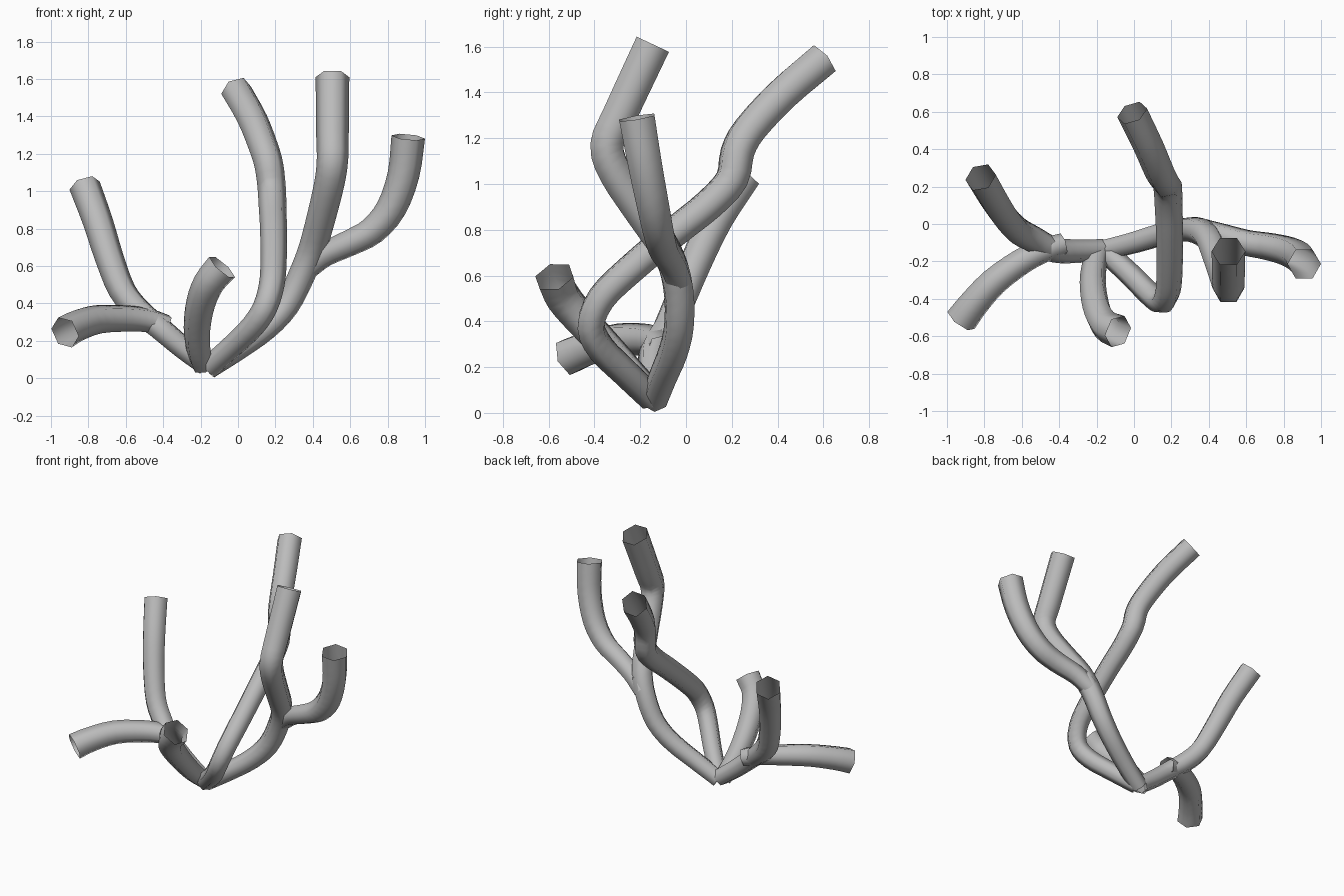
import bpy, bmesh, math
from mathutils import Vector

SIDES = 6
grey = bpy.data.materials.new("branch_grey")
grey.diffuse_color = (0.5, 0.5, 0.5, 1)


def smooth_path(pts, steps=3):
    """Catmull-Rom resampling of a control path."""
    p = [Vector(q) for q in pts]
    p = [2 * p[0] - p[1]] + p + [2 * p[-1] - p[-2]]
    out = []
    for i in range(1, len(p) - 2):
        a, b, c, d = p[i - 1:i + 3]
        for k in range(steps):
            t = k / steps
            out.append(0.5 * (2 * b + (c - a) * t + (2 * a - 5 * b + 4 * c - d) * t * t
                              + (3 * b - a - 3 * c + d) * t ** 3))
    return out + [p[-2]]


def tube(name, pts, r_start, r_end):
    """Open six-sided tube that swells gently towards its tip."""
    path = smooth_path(pts)[::-1]          # run from tip to root
    n = len(path)
    bm = bmesh.new()
    rings = []
    side = Vector((1, 0, 0))
    for i, c in enumerate(path):
        tan = (path[min(i + 1, n - 1)] - path[max(i - 1, 0)]).normalized()
        side = (side - tan * side.dot(tan)).normalized()
        up = tan.cross(side)
        r = r_end + (r_start - r_end) * i / (n - 1)
        rings.append([bm.verts.new(c + r * (side * math.cos(a) + up * math.sin(a)))
                      for a in (2 * math.pi * k / SIDES for k in range(SIDES))])
    for u, v in zip(rings, rings[1:]):
        for k in range(SIDES):
            j = (k + 1) % SIDES
            bm.faces.new((u[k], u[j], v[j], v[k])).smooth = True
    bmesh.ops.recalc_face_normals(bm, faces=bm.faces)
    # make sure the walls face outward
    f = bm.faces[0]
    if f.normal.dot(f.calc_center_median() - path[0]) < 0:
        bmesh.ops.reverse_faces(bm, faces=bm.faces)
    me = bpy.data.meshes.new(name)
    bm.to_mesh(me)
    bm.free()
    me.materials.append(grey)
    ob = bpy.data.objects.new(name, me)
    bpy.context.collection.objects.link(ob)


# left stem, rising up and back
tube("left_stem", [(-0.17, -0.14, 0.07), (-0.29, -0.145, 0.16), (-0.42, -0.14, 0.27),
                   (-0.53, -0.085, 0.36), (-0.62, -0.035, 0.47), (-0.69, 0.04, 0.65),
                   (-0.75, 0.13, 0.84), (-0.82, 0.25, 1.03)], 0.06, 0.085)

# low side shoot reaching forward to the left
tube("left_shoot", [(-0.38, -0.11, 0.28), (-0.48, -0.14, 0.31), (-0.6, -0.2, 0.32),
                    (-0.75, -0.31, 0.315), (-0.86, -0.43, 0.28), (-0.925, -0.515, 0.245)],
     0.062, 0.088)

# short shoot curling to the front
tube("front_shoot", [(-0.19, -0.14, 0.07), (-0.21, -0.21, 0.14), (-0.22, -0.32, 0.26),
                     (-0.2, -0.45, 0.4), (-0.155, -0.54, 0.51), (-0.085, -0.575, 0.595)],
     0.06, 0.09)

# tall stem looping forward, then back
tube("looping_stem", [(-0.15, -0.15, 0.065), (-0.02, -0.27, 0.18), (0.08, -0.37, 0.28),
                      (0.145, -0.415, 0.38), (0.18, -0.37, 0.5), (0.19, -0.25, 0.62),
                      (0.19, -0.05, 0.79), (0.185, 0.1, 0.91), (0.18, 0.2, 1.02),
                      (0.165, 0.225, 1.14), (0.135, 0.28, 1.24), (0.075, 0.42, 1.39),
                      (-0.01, 0.595, 1.54)], 0.06, 0.085)

# main right stem
tube("right_stem", [(-0.16, -0.14, 0.055), (0.0, -0.1, 0.16), (0.15, -0.055, 0.27),
                    (0.26, -0.03, 0.39), (0.34, -0.035, 0.55), (0.4, -0.08, 0.7),
                    (0.45, -0.2, 0.88), (0.49, -0.31, 1.05), (0.505, -0.345, 1.17),
                    (0.505, -0.29, 1.3), (0.505, -0.145, 1.61)], 0.06, 0.09)

# right side shoot bending upward
tube("right_shoot", [(0.36, -0.03, 0.58), (0.46, -0.06, 0.66), (0.6, -0.1, 0.725),
                     (0.72, -0.12, 0.79), (0.82, -0.145, 0.91), (0.885, -0.18, 1.09),
                     (0.91, -0.215, 1.29)], 0.062, 0.09)
